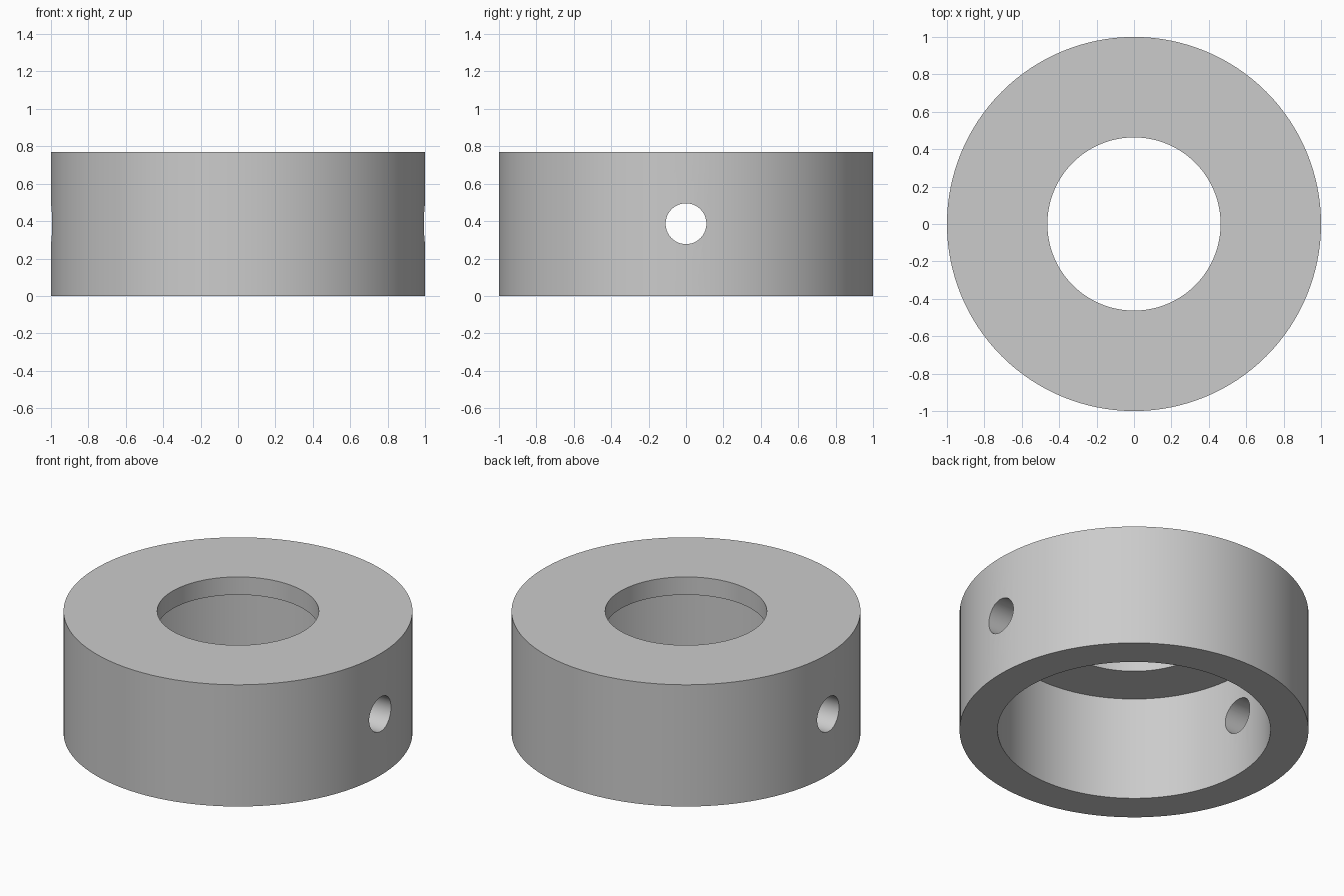
import bpy, bmesh, math
from mathutils import Matrix

OUTER, BORE, OPENING = 1.0, 0.782, 0.463
HEIGHT, PLATE = 0.77, 0.113
PIN_RADIUS, PIN_Z = 0.109, 0.386
SEGMENTS = 128

cube = bpy.data.objects.get("Cube")
if cube:
    bpy.data.objects.remove(cube, do_unlink=True)

grey = bpy.data.materials.new("plain grey")
grey.use_nodes = True
colour = (0.6, 0.6, 0.6, 1)
grey.diffuse_color = colour
grey.node_tree.nodes["Principled BSDF"].inputs["Base Color"].default_value = colour


def add_object(name, bm):
    bmesh.ops.recalc_face_normals(bm, faces=bm.faces)
    mesh = bpy.data.meshes.new(name)
    bm.to_mesh(mesh)
    bm.free()
    mesh.materials.append(grey)
    obj = bpy.data.objects.new(name, mesh)
    bpy.context.collection.objects.link(obj)
    return obj


# Collar: closed wall-and-lip section turned around z
section = [(BORE, 0), (OUTER, 0), (OUTER, HEIGHT), (OPENING, HEIGHT),
           (OPENING, HEIGHT - PLATE), (BORE, HEIGHT - PLATE)]
bm = bmesh.new()
verts = [bm.verts.new((r, 0, z)) for r, z in section]
edges = [bm.edges.new((a, b)) for a, b in zip(verts, verts[1:] + verts[:1])]
bmesh.ops.spin(bm, geom=verts + edges, cent=(0, 0, 0), axis=(0, 0, 1),
               angle=math.tau, steps=SEGMENTS)
bmesh.ops.remove_doubles(bm, verts=bm.verts, dist=0.0001)
collar = add_object("flanged_collar", bm)

# Cutter for the cross pin hole through both side walls
bm = bmesh.new()
bmesh.ops.create_cone(bm, cap_ends=True, segments=64, radius1=PIN_RADIUS,
                      radius2=PIN_RADIUS, depth=3,
                      matrix=Matrix.Translation((0, 0, PIN_Z))
                      @ Matrix.Rotation(math.pi / 2, 4, "Y"))
cutter = add_object("pin_hole_cutter", bm)
cutter.hide_render = True

cut = collar.modifiers.new("pin_hole", "BOOLEAN")
cut.operation = "DIFFERENCE"
cut.solver = "EXACT"
cut.object = cutter

bpy.ops.object.select_all(action="DESELECT")
collar.select_set(True)
bpy.context.view_layer.objects.active = collar
bpy.ops.object.modifier_apply(modifier=cut.name)
bpy.data.objects.remove(cutter, do_unlink=True)
bpy.ops.object.shade_smooth_by_angle(angle=math.radians(30))
